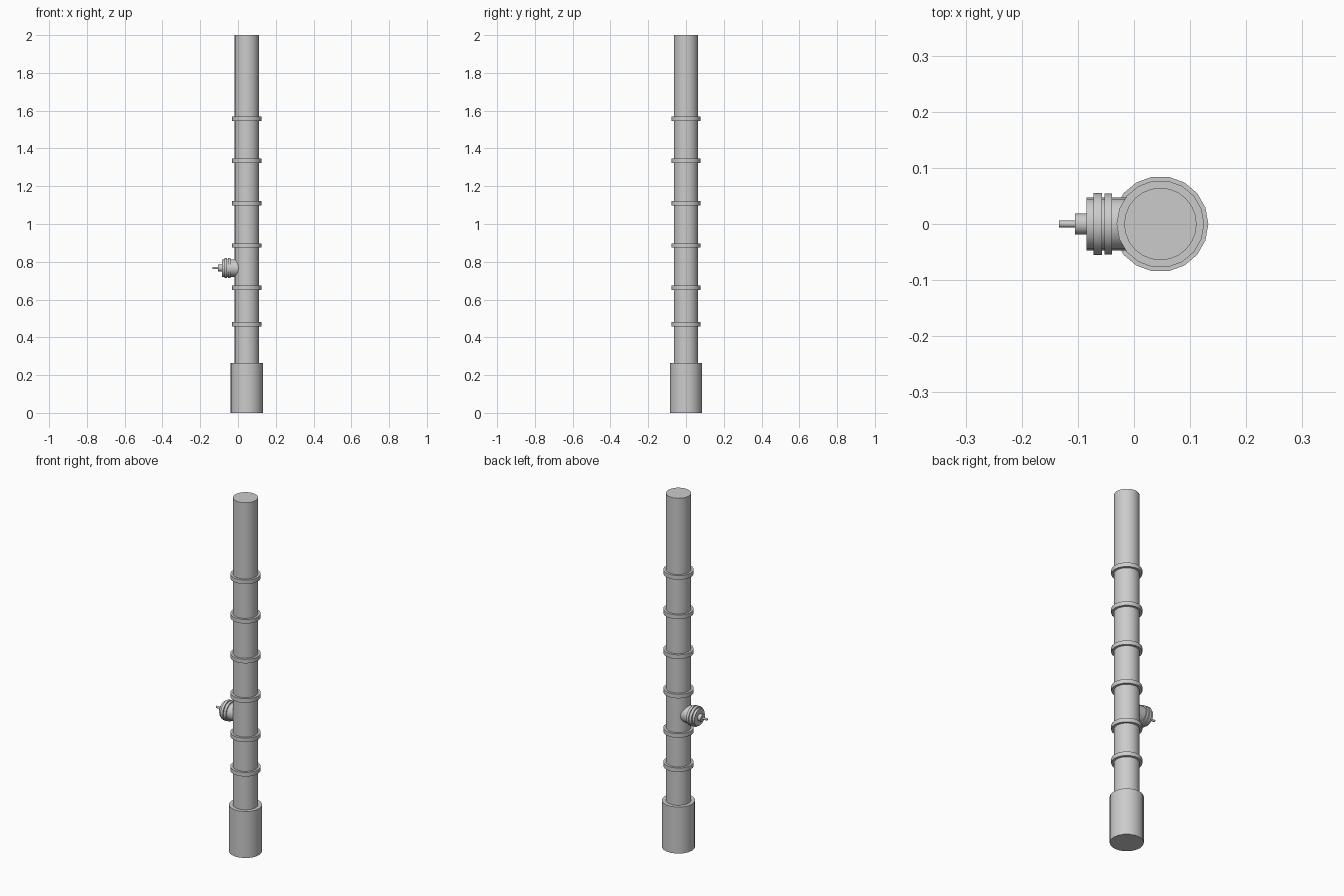
import bpy
from math import pi

if "Cube" in bpy.data.objects:
    bpy.data.objects.remove(bpy.data.objects["Cube"])

CX = 0.047        # axis of the upright pipe
VALVE_Z = 0.767   # height of the side outlet


def finish(name):
    ob = bpy.context.object
    ob.name = name
    bpy.ops.object.shade_smooth_by_angle(angle=pi / 6)
    return ob


def upright(name, r, z0, z1, sides=18):
    # vertical cylinder with a corner pointing along +x
    bpy.ops.mesh.primitive_cylinder_add(
        vertices=sides, radius=r, depth=z1 - z0,
        location=(CX, 0, (z0 + z1) / 2), rotation=(0, 0, pi / 2))
    return finish(name)


def sideways(name, r, x0, x1, sides=18):
    # horizontal cylinder along x
    bpy.ops.mesh.primitive_cylinder_add(
        vertices=sides, radius=r, depth=x1 - x0,
        location=((x0 + x1) / 2, 0, VALVE_Z), rotation=(0, pi / 2, 0))
    return finish(name)


# Main column and its wide foot
upright("main_pipe", 0.0645, 0.0, 2.0, 24)
upright("base_sleeve", 0.0855, 0.0, 0.263)

# Clamping bands
for i, z in enumerate((0.469, 0.663, 0.886, 1.109, 1.334, 1.557)):
    upright(f"band_{i + 1}", 0.078, z - 0.0115, z + 0.0115)

# Side outlet with two flanges and a stepped nozzle
sideways("outlet_body", 0.047, -0.085, 0.03)
sideways("outer_flange", 0.055, -0.072, -0.057)
sideways("inner_flange", 0.054, -0.053, -0.039)
sideways("nozzle_collar", 0.019, -0.105, -0.08)
sideways("nozzle_tip", 0.006, -0.134, -0.10)
